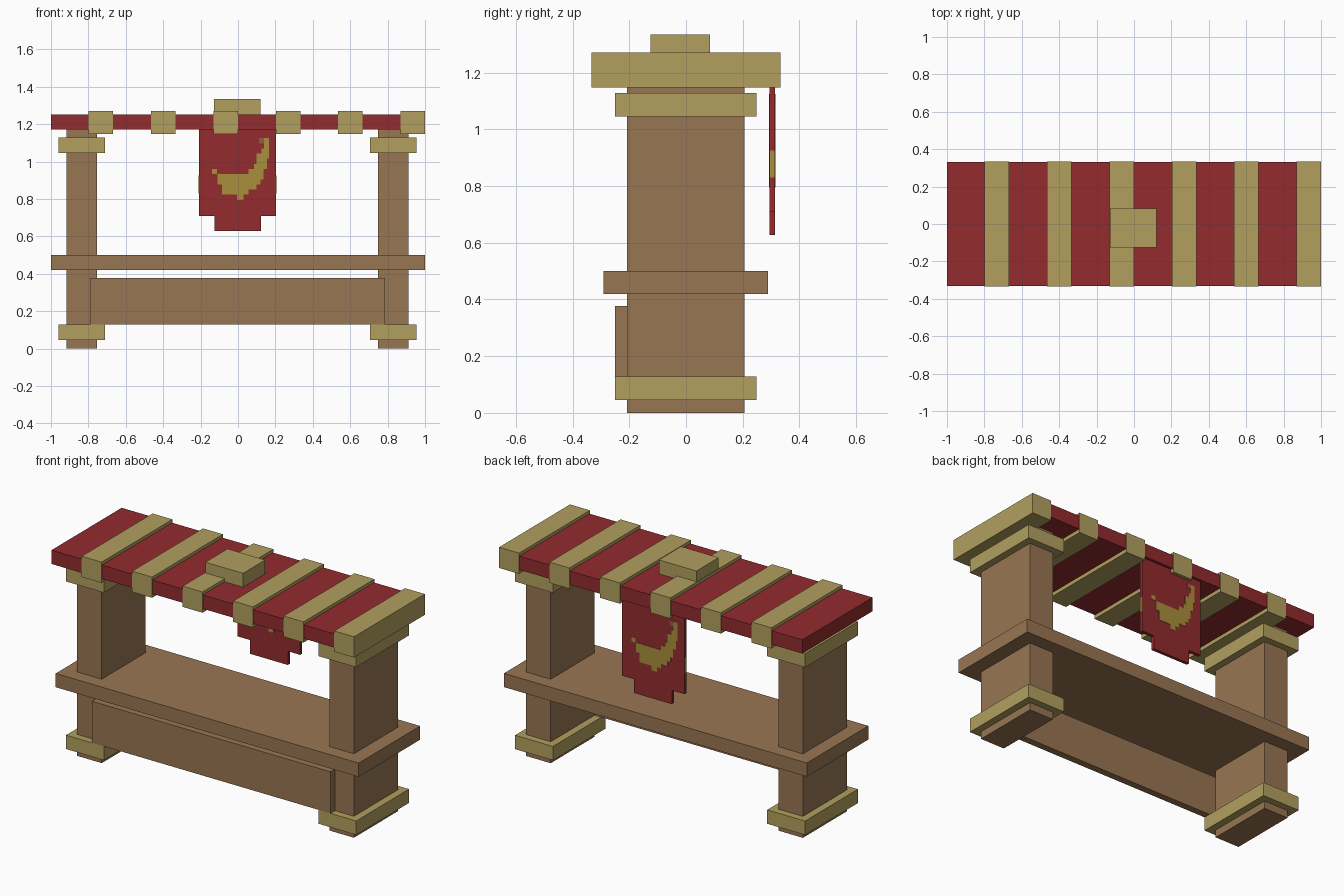
import bpy
import bmesh

cube = bpy.data.objects.get("Cube")
if cube:
    bpy.data.objects.remove(cube, do_unlink=True)


def material(name, r, g, b):
    """Flat material from 0-255 display values, stored as linear."""
    col = [((c / 255 + 0.055) / 1.055) ** 2.4 for c in (r, g, b)] + [1]
    m = bpy.data.materials.new(name)
    m.use_nodes = True
    m.diffuse_color = col
    m.node_tree.nodes["Principled BSDF"].inputs["Base Color"].default_value = col
    return m


wood = material("wood", 153, 118, 83)
gold = material("pale_gold", 178, 160, 95)
red = material("red_cloth", 147, 43, 46)
emblem_gold = material("emblem_gold", 170, 143, 60)
dull = material("dull_pink", 150, 92, 75)


def add_object(name, bm, mat):
    mesh = bpy.data.meshes.new(name)
    bm.to_mesh(mesh)
    bm.free()
    mesh.materials.append(mat)
    ob = bpy.data.objects.new(name, mesh)
    bpy.context.collection.objects.link(ob)
    return ob


def add_box(bm, x, y, z):
    """Box between the (low, high) limits on each axis."""
    for v in bmesh.ops.create_cube(bm, size=1)["verts"]:
        v.co = [lim[0] if c < 0 else lim[1] for c, lim in zip(v.co, (x, y, z))]


def box(name, x, y, z, mat):
    bm = bmesh.new()
    add_box(bm, x, y, z)
    return add_object(name, bm, mat)


# Posts with foot and head bands
for side, cx in (("right", -0.835), ("left", 0.83)):
    box(side + "_post", (cx - 0.081, cx + 0.081), (-0.208, 0.206), (0, 1.19), wood)
    for part, z in (("foot", 0.045), ("head", 1.045)):
        box(f"{side}_{part}_band", (cx - 0.125, cx + 0.125), (-0.25, 0.248),
            (z, z + 0.083), gold)

# Counter and front panel
box("counter", (-1, 1), (-0.291, 0.289), (0.419, 0.501), wood)
box("front_panel", (-0.79, 0.786), (-0.25, -0.208), (0.128, 0.376), wood)

# Canopy with wrapped stripes and top block
box("canopy", (-1, 0.99), (-0.331, 0.331), (1.17, 1.252), red)
for i in range(6):
    x = -0.798 + i / 3
    box(f"canopy_stripe_{i + 1}", (x, x + 0.131), (-0.334, 0.334), (1.147, 1.271), gold)
box("top_block", (-0.128, 0.121), (-0.125, 0.084), (1.25, 1.335), gold)

# Hanging banner: stepped outline, extruded
bm = bmesh.new()
outline = [(-0.209, 1.19), (-0.209, 0.71), (-0.126, 0.71), (-0.126, 0.628),
           (0.122, 0.628), (0.122, 0.71), (0.204, 0.71), (0.204, 1.19)]
face = bm.faces.new([bm.verts.new((x, 0.295, z)) for x, z in outline])
ext = bmesh.ops.extrude_face_region(bm, geom=[face])["geom"]
for v in ext:
    if isinstance(v, bmesh.types.BMVert):
        v.co.y = 0.314
bmesh.ops.recalc_face_normals(bm, faces=bm.faces)
add_object("banner", bm, red)

# Crescent emblem built in stepped rows, once on each side of the banner
rows = [(0.14, 0.165), (0.14, 0.165), (0.125, 0.165), (0.10, 0.165),
        (0.10, 0.155), (0.085, 0.155), (0.055, 0.135), (-0.11, 0.135),
        (-0.11, 0.12), (-0.085, 0.10), (-0.085, 0.055), (-0.005, 0.03)]
step, top = 0.0275, 1.125
for name, flip, y in (("front", 1, (0.293, 0.296)), ("back", -1, (0.313, 0.316))):
    def span(a, b):
        return sorted((a * flip, b * flip))

    bm = bmesh.new()
    for i, (a, b) in enumerate(rows):
        add_box(bm, span(a, b), y, (top - (i + 1) * step, top - i * step))
    add_box(bm, span(-0.14, -0.112), y, (0.932, 0.96))
    add_object(name + "_emblem", bm, emblem_gold)
    box(name + "_emblem_tip", span(0.113, 0.14), y, (top - step, top), dull)

# Gold marks on the banner edges
for side, x in (("right", -0.209), ("left", 0.204)):
    box(side + "_banner_edge_mark", (x - 0.001, x + 0.001), (0.296, 0.313),
        (0.83, 0.925), emblem_gold)
